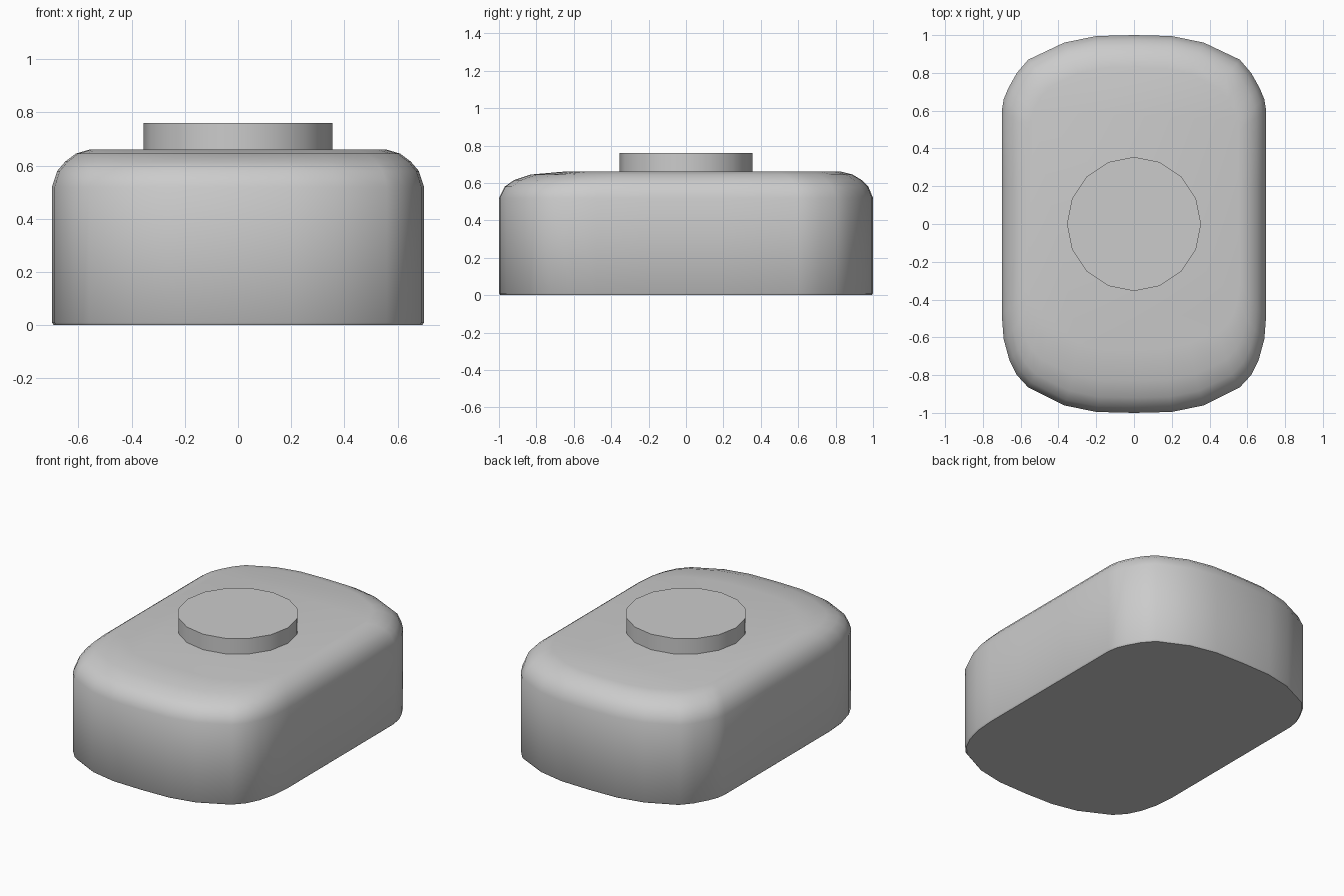
import bpy, bmesh

if "Cube" in bpy.data.objects:
    bpy.data.objects.remove(bpy.data.objects["Cube"])

# Half outline of the body (right side), from back centre to front centre
half = [(0, 1), (0.2, 0.995), (0.37, 0.96), (0.56, 0.87), (0.62, 0.80), (0.665, 0.72),
        (0.69, 0.66), (0.70, 0.60), (0.70, 0.2), (0.70, -0.2), (0.70, -0.48),
        (0.69, -0.61), (0.66, -0.72), (0.62, -0.80), (0.56, -0.865),
        (0.37, -0.96), (0.2, -0.995), (0, -1)]
outline = half + [(-x, y) for x, y in half[-2:0:-1]]

# Levels: height, inset of sides, back and front
levels = [(0, 0.007, 0.007, 0.007), (0.01, 0, 0, 0), (0.52, 0, 0, 0),
          (0.58, 0.02, 0.025, 0.03), (0.615, 0.05, 0.06, 0.08),
          (0.645, 0.09, 0.11, 0.17), (0.66, 0.14, 0.17, 0.34)]


def finish(bm, name):
    bmesh.ops.recalc_face_normals(bm, faces=bm.faces)
    mesh = bpy.data.meshes.new(name)
    bm.to_mesh(mesh)
    bm.free()
    obj = bpy.data.objects.new(name, mesh)
    bpy.context.collection.objects.link(obj)
    bpy.ops.object.select_all(action='DESELECT')
    obj.select_set(True)
    bpy.context.view_layer.objects.active = obj
    bpy.ops.object.shade_smooth_by_angle(angle=0.7)
    return obj


# Body: stacked rounded outlines
bm = bmesh.new()
rings = []
for z, side, back, front in levels:
    rings.append([bm.verts.new((x * (1 - side / 0.7),
                                y * (1 - (back if y > 0 else front)), z))
                  for x, y in outline])
n = len(outline)
for a, b in zip(rings, rings[1:]):
    for i in range(n):
        j = (i + 1) % n
        bm.faces.new((a[i], a[j], b[j], b[i]))
bm.faces.new(rings[0])
bm.faces.new(rings[-1])
finish(bm, "body")

# Round button on top
bpy.ops.mesh.primitive_cylinder_add(vertices=16, radius=0.355, depth=0.12, location=(0, 0, 0.70))
bpy.context.object.name = "top_button"
bpy.ops.object.shade_smooth_by_angle(angle=0.7)
